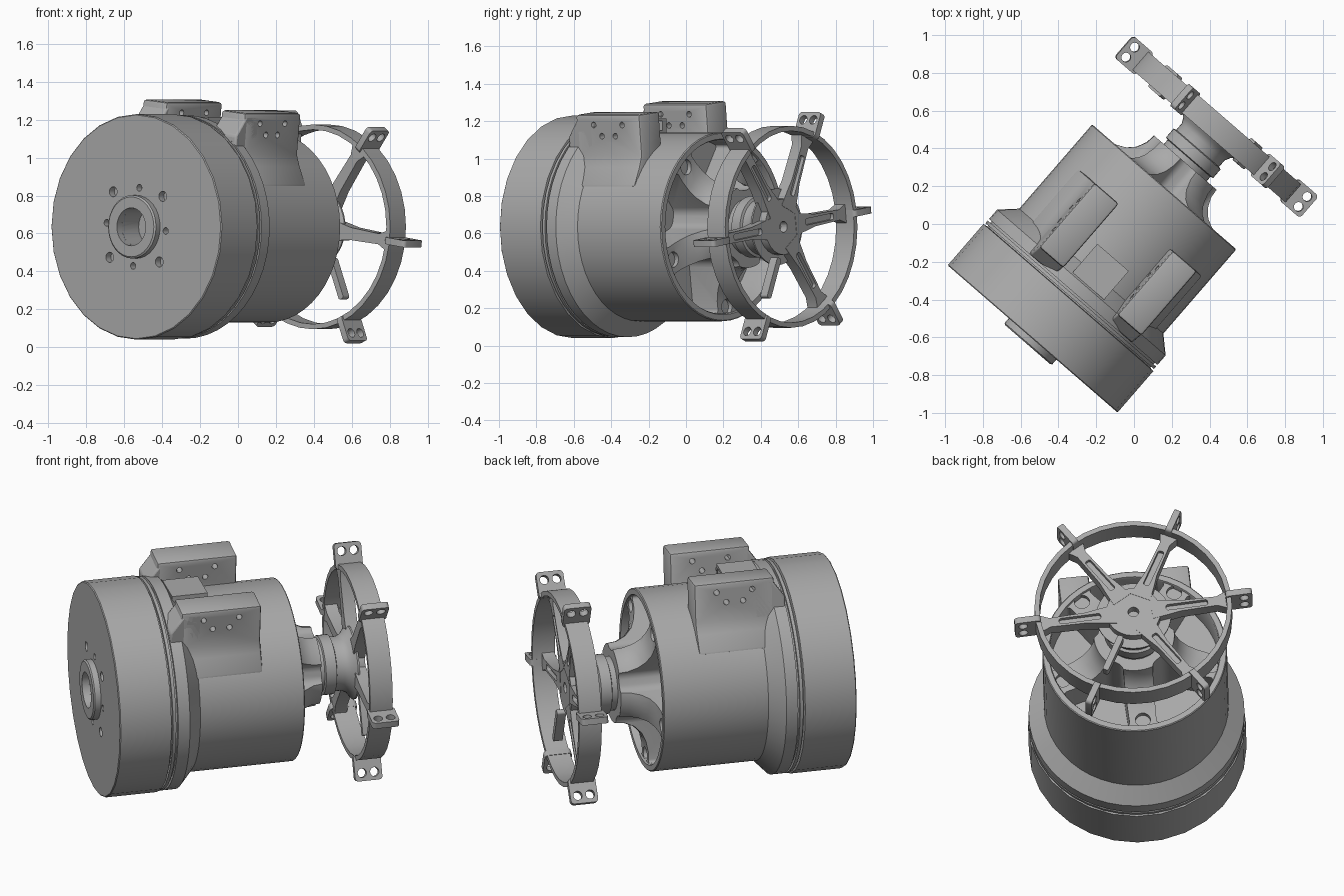
import bpy, bmesh, math
from mathutils import Matrix, Vector

if "Cube" in bpy.data.objects:
    bpy.data.objects.remove(bpy.data.objects["Cube"], do_unlink=True)

grey = bpy.data.materials.new("plain grey")
grey.use_nodes = True
grey.diffuse_color = (0.4, 0.4, 0.4, 1)
grey.node_tree.nodes["Principled BSDF"].inputs["Base Color"].default_value = (0.4, 0.4, 0.4, 1)

# Local frame: y runs along the motor shaft, front at -y
PLACE = Matrix.Translation((-0.01, 0, 0.635)) @ Matrix.Rotation(math.radians(-40.9), 4, 'Z')


def spin_angle(deg):
    """Turns +x towards +z by deg around the shaft."""
    return Matrix.Rotation(math.radians(-deg), 4, 'Y')


def lathe(bm, profile, n):
    """Closed (radius, along) profile spun around the shaft."""
    rings = []
    for r, y in profile:
        if r == 0:
            rings.append([bm.verts.new((0, y, 0))] * n)
        else:
            rings.append([bm.verts.new((r * math.cos(math.tau * i / n), y,
                                        r * math.sin(math.tau * i / n))) for i in range(n)])
    closed = profile[0][0] > 0
    pairs = list(zip(rings, rings[1:])) + ([(rings[-1], rings[0])] if closed else [])
    for a, b in pairs:
        for i in range(n):
            j = (i + 1) % n
            bm.faces.new(list(dict.fromkeys((a[i], a[j], b[j], b[i]))))


def prism(bm, points, depth, matrix, bevel=0):
    """Outline in local xy, centred thickness along local z."""
    low, high = ([bm.verts.new(matrix @ Vector((x, y, s * depth / 2))) for x, y in points]
                 for s in (-1, 1))
    bm.faces.new(low)
    bm.faces.new(high[::-1])
    n = len(points)
    for i in range(n):
        j = (i + 1) % n
        bm.faces.new((low[i], high[i], high[j], low[j]))
    if bevel:
        sides = [bm.edges.get((a, b)) for a, b in zip(low, high)]
        bmesh.ops.bevel(bm, geom=sides, offset=bevel, segments=4, profile=0.5, affect='EDGES')


def rod(bm, r, depth, matrix, n=16):
    bmesh.ops.create_cone(bm, cap_ends=True, segments=n, radius1=r, radius2=r,
                          depth=depth, matrix=matrix)


def along(x, y, z=0, deg=0):
    """Matrix whose z axis follows the shaft, at a spot turned by deg."""
    return spin_angle(deg) @ Matrix.Translation((x, y, z)) @ Matrix.Rotation(math.pi / 2, 4, 'X')


def make(name, bm, cutter=None, bevel=0):
    def raw(label, b):
        bmesh.ops.recalc_face_normals(b, faces=b.faces)
        me = bpy.data.meshes.new(label)
        b.to_mesh(me)
        b.free()
        o = bpy.data.objects.new(label, me)
        bpy.context.collection.objects.link(o)
        return o
    ob = raw(name, bm)
    if bevel:
        m = ob.modifiers.new("soft_edges", 'BEVEL')
        m.width, m.segments, m.limit_method = bevel, 2, 'ANGLE'
    if cutter:
        tool = raw(name + "_cutter", cutter)
        m = ob.modifiers.new("cut", 'BOOLEAN')
        m.object, m.operation, m.solver = tool, 'DIFFERENCE', 'EXACT'
        bpy.context.view_layer.update()
        ob.data = bpy.data.meshes.new_from_object(
            ob.evaluated_get(bpy.context.evaluated_depsgraph_get()))
        ob.modifiers.clear()
        bpy.data.objects.remove(tool, do_unlink=True)
    ob.data.materials.clear()
    ob.data.materials.append(grey)
    ob.matrix_world = PLACE
    bpy.ops.object.select_all(action='DESELECT')
    ob.select_set(True)
    bpy.context.view_layer.objects.active = ob
    bpy.ops.object.shade_smooth_by_angle(angle=math.radians(32))
    return ob


# Rotor drum with centre bore and front holes
bm, cut = bmesh.new(), bmesh.new()
lathe(bm, [(0, -.805), (.59, -.805), (.595, -.8), (.595, -.515), (.57, -.512), (0, -.512)], 28)
rod(cut, .1, .3, along(0, -.82), 24)
for k in range(4):
    rod(cut, .027, .08, along(.245, -.805, 0, 41 + 90 * k))
    rod(cut, .018, .08, along(.207, -.805, 0, 84 + 90 * k))
make("rotor_drum", bm, cut)

bm = bmesh.new()
lathe(bm, [(.1, -.80), (.1, -.845), (.158, -.845), (.167, -.838), (.167, -.80)], 32)
make("front_boss", bm)

# Thin ring between rotor and housing
bm = bmesh.new()
lathe(bm, [(.4, -.515), (.57, -.515), (.57, -.505), (.59, -.505), (.59, -.487),
           (.572, -.487), (.572, -.474), (.4, -.474)], 40)
make("seam_ring", bm)

# Stator housing, hollow at the back
bm = bmesh.new()
lathe(bm, [(0, -.476), (.59, -.476), (.59, -.41), (.505, -.33), (.505, .255), (.5, .26),
           (.47, .26), (.465, .25), (.465, .05), (0, .05)], 48)
make("housing", bm)

# Back cap: flared hub with five pockets between the screw arms
bm, cut = bmesh.new(), bmesh.new()
lathe(bm, [(0, .03), (.472, .03), (.472, .25), (.40, .25), (.34, .262), (.29, .285),
           (.25, .325), (.225, .38), (.22, .43), (0, .43)], 48)
for k in range(5):
    mid = 48 + 36 + 72 * k
    outline = [(r * math.cos(math.radians(a)), r * math.sin(math.radians(a)))
               for r, a in ((.2, -12), (.468, -27), (.468, -13), (.468, 0),
                            (.468, 13), (.468, 27), (.2, 12))]
    prism(cut, outline, .5, along(0, .325, 0, mid), .025)
    rod(cut, .03, .2, along(.43, .25, 0, 48 + 72 * k))
    rod(cut, .042, .05, along(.43, .25, 0, 48 + 72 * k))
make("back_cap", bm, cut)

# Output shaft and its flare into the wheel
bm = bmesh.new()
lathe(bm, [(0, .41), (.15, .41), (.15, .46), (.165, .465), (.165, .525), (.15, .53),
           (.15, .575), (.165, .605), (.205, .635), (.205, .645), (0, .645)], 40)
make("output_shaft", bm)

# Two drilled mounting blocks on top, turned slightly about the shaft
bm, cut = bmesh.new(), bmesh.new()
for side in (-1, 1):
    turn = spin_angle(-6) @ Matrix.Translation((0, -.19, 0)) @ Matrix.Rotation(math.pi / 2, 4, 'X')
    section = [(.17, .38), (.19, .46), (.19, .64), (.36, .64), (.36, .42), (.385, .36), (.44, .26), (.17, .26)]
    prism(bm, [(side * x, z) for x, z in section], .45, turn)
    for y, z in ((-.1, .585), (.1, .585), (-.047, .525), (.047, .525)):
        rod(cut, .016, .3, spin_angle(-6) @ Matrix.Translation((side * .27, y - .19, z))
            @ Matrix.Rotation(math.pi / 2, 4, 'Y'), 12)
make("mounting_blocks", bm, cut, .015)

# Sloped shoulders joining blocks to the flange
bm = bmesh.new()
for side in (-1, 1):
    prism(bm, [(-.475, .40), (-.475, .52), (-.40, .625), (-.30, .625), (-.30, .40)], .17,
          spin_angle(-6) @ Matrix.Translation((side * .275, 0, 0))
          @ Matrix(((0, 0, 1, 0), (1, 0, 0, 0), (0, 1, 0, 0), (0, 0, 0, 1))))
make("block_shoulders", bm, None, .01)

# Cable socket between the blocks
bm, cut = bmesh.new(), bmesh.new()
for target, size, spot in ((bm, (.22, .20, .14), (.04, -.30, .51)),
                           (cut, (.16, .20, .05), (.04, -.23, .54))):
    bmesh.ops.create_cube(target, size=1, matrix=Matrix.Translation(spot)
                          @ Matrix.Diagonal((*size, 1)))
make("cable_socket", bm, cut)

# Six-spoke wheel: rim, hub, slotted spokes and drilled tabs
bm = bmesh.new()
lathe(bm, [(.513, .618), (.54, .618), (.54, .745), (.513, .745)], 36)
make("wheel_rim", bm)

bm, cut = bmesh.new(), bmesh.new()
lathe(bm, [(0, .63), (.15, .63), (.15, .69), (0, .69)], 24)
rod(cut, .03, .3, along(0, .70))
rod(cut, .045, .04, along(0, .69))
make("wheel_hub", bm, cut)

bm, cut, tabs, tab_cut = (bmesh.new() for _ in range(4))
for k in range(6):
    deg = -8 + 60 * k
    prism(bm, [(.10, -.058), (.19, -.045), (.26, -.033), (.46, -.028), (.52, -.055),
               (.52, .055), (.46, .028), (.26, .033), (.19, .045), (.10, .058)],
          .07, along(0, .657, 0, deg))
    prism(cut, [(.18, -.017), (.41, -.017), (.41, .017), (.18, .017)], .05,
          along(0, .695, 0, deg), .012)
    prism(tabs, [(.51, .605), (.655, .605), (.655, .758), (.51, .758)], .036,
          spin_angle(deg), .02)
    for y in (.646, .716):
        rod(tab_cut, .025, .2, spin_angle(deg) @ Matrix.Translation((.61, y, 0)))
make("wheel_spokes", bm, cut)
make("wheel_tabs", tabs, tab_cut)
